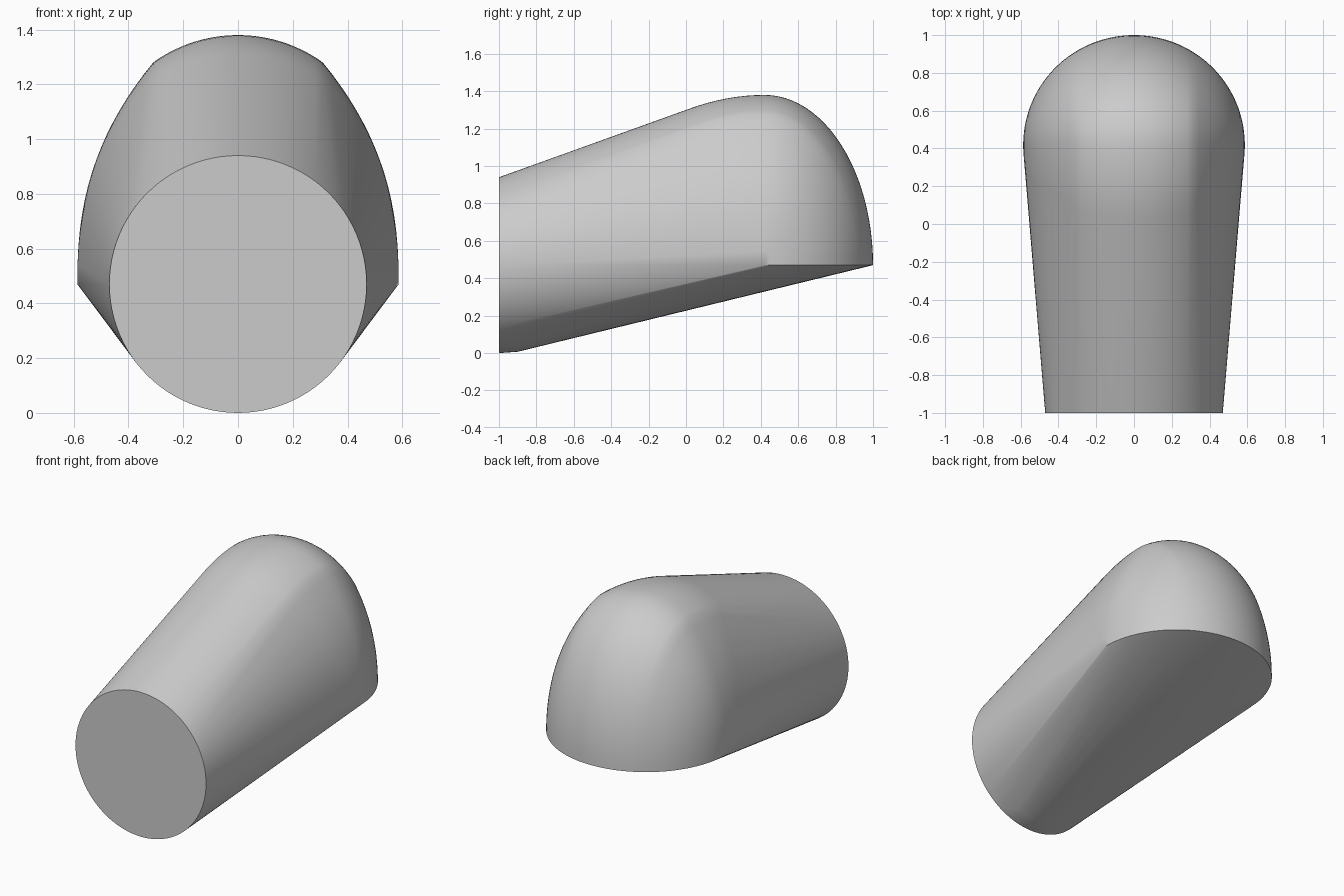
import bpy, bmesh, math

cube = bpy.data.objects.get("Cube")
if cube:
    bpy.data.objects.remove(cube, do_unlink=True)

BASE = 0.47        # height of the dome's base and radius of the front disc
DOME_Y = 0.42      # dome centre
HALF_W = 0.587     # dome half width
CREASE_X = 0.31    # where the crown meets the steeper flank
TOP_R = 0.53       # crown radius


def crown_height(x):
    """Height of the vault above the base at a distance x from the middle."""
    if x <= CREASE_X:
        return 0.91 - TOP_R + math.sqrt(TOP_R ** 2 - x ** 2)
    t = max(0.0, (HALF_W - x) / (HALF_W - CREASE_X))
    return 0.81 * t ** (1 / 2.4)


def add_pair(bm, x, y, z):
    for s in ((1, -1) if x > 1e-5 else (1,)):
        bm.verts.new((s * x, y, z))


bm = bmesh.new()

# Flat round front end
SIDES = 96
for i in range(SIDES):
    a = math.tau * i / SIDES
    bm.verts.new((BASE * math.cos(a), -1, BASE + BASE * math.sin(a)))

# Short rounded lip under the front end
for i in range(6):
    a = 0.08 * i
    add_pair(bm, BASE * math.sin(a), -0.9, 0.007 + BASE * (1 - math.cos(a)))

# Dome, as lengthwise ribs over its width
ribs = [CREASE_X * i / 12 for i in range(13)]
ribs += [HALF_W - (HALF_W - CREASE_X) * (1 - i / 16) ** 2 for i in range(1, 17)]
for x in ribs:
    h = crown_height(x)
    depth = math.sqrt(max(0.0, 0.5865 ** 2 - x ** 2))
    # Rounded back
    for i in range(25):
        a = math.pi / 2 * i / 24
        add_pair(bm, x, DOME_Y + depth * math.cos(a) * 0.58 / 0.5865,
                 BASE + h * math.sin(a))
    # Gentle shoulder towards the front
    k = h / 0.91
    for i in range(1, 9):
        u = i / 8
        add_pair(bm, x, DOME_Y - 0.4 * k * u, BASE + h - 0.073 * k * u * u)

# Stretch one skin over the front end and dome
bmesh.ops.remove_doubles(bm, verts=bm.verts[:], dist=0.0005)
bmesh.ops.convex_hull(bm, input=bm.verts[:])
loose = [v for v in bm.verts if not v.link_faces]
bmesh.ops.delete(bm, geom=loose, context='VERTS')
bmesh.ops.dissolve_limit(bm, angle_limit=math.radians(0.3),
                         verts=bm.verts[:], edges=bm.edges[:])
bmesh.ops.recalc_face_normals(bm, faces=bm.faces[:])

mesh = bpy.data.meshes.new("domed_body")
bm.to_mesh(mesh)
bm.free()
body = bpy.data.objects.new("domed_body", mesh)
bpy.context.collection.objects.link(body)

# Plain grey
grey = bpy.data.materials.new("light_grey")
grey.use_nodes = True
colour = (0.6, 0.6, 0.6, 1)
grey.diffuse_color = colour
grey.node_tree.nodes["Principled BSDF"].inputs["Base Color"].default_value = colour
mesh.materials.append(grey)

bpy.ops.object.select_all(action='DESELECT')
body.select_set(True)
bpy.context.view_layer.objects.active = body
bpy.ops.object.shade_smooth_by_angle(angle=math.radians(30))
